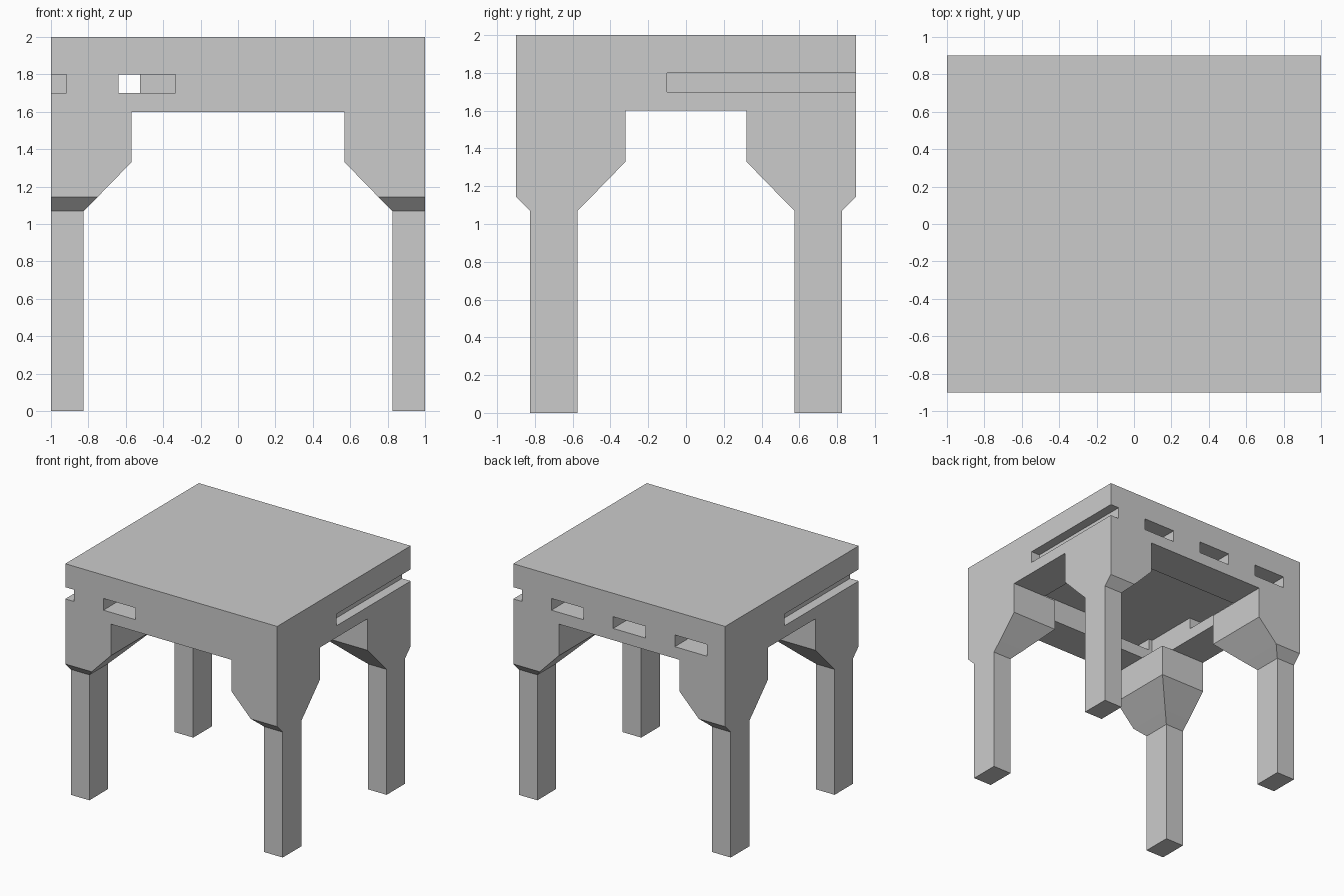
import bpy
import bmesh

if "Cube" in bpy.data.objects:
    bpy.data.objects.remove(bpy.data.objects["Cube"])


def new_object(name, bm):
    bmesh.ops.recalc_face_normals(bm, faces=bm.faces)
    mesh = bpy.data.meshes.new(name)
    bm.to_mesh(mesh)
    bm.free()
    obj = bpy.data.objects.new(name, mesh)
    bpy.context.collection.objects.link(obj)
    return obj


def loft(name, sections, sx=1, sy=1):
    """Stack of rectangles (x0, x1, y0, y1, z), skinned and capped."""
    bm = bmesh.new()
    rings = []
    for x0, x1, y0, y1, z in sections:
        corners = ((x0, y0), (x1, y0), (x1, y1), (x0, y1))
        rings.append([bm.verts.new((x * sx, y * sy, z)) for x, y in corners])
    bm.faces.new(rings[0])
    bm.faces.new(rings[-1])
    for low, high in zip(rings, rings[1:]):
        for i in range(4):
            j = (i + 1) % 4
            bm.faces.new((low[i], low[j], high[j], high[i]))
    return new_object(name, bm)


def box(name, x0, x1, y0, y1, z0, z1, s=1):
    return loft(name, [(x0, x1, y0, y1, z0), (x0, x1, y0, y1, z1)], s, s)


# Table top with apron
top = box("table_top", -1, 1, -0.9, 0.9, 1.6, 2)

# Hollow underneath, and deep slots running in from the back and the front
cutters = [box("cavity_cutter", -0.675, 0.675, -0.575, 0.575, 1.4, 1.8)]
for x in (-0.83, -0.2475, 0.335, 0.9175):
    cutters.append(box("back_slot_cutter", x, x + 0.305, -0.1, 1.1, 1.7, 1.8))
for x in (0.335, 0.9175):
    cutters.append(box("front_slot_cutter", x, x + 0.305, -0.1, 1.1, 1.7, 1.8, -1))

bpy.context.view_layer.objects.active = top
for cutter in cutters:
    cutter.hide_render = True
    mod = top.modifiers.new("cut", 'BOOLEAN')
    mod.operation = 'DIFFERENCE'
    mod.solver = 'EXACT'
    mod.object = cutter
    bpy.ops.object.modifier_apply(modifier=mod.name)
for cutter in cutters:
    bpy.data.objects.remove(cutter)

# Legs: slim post flaring at 45 degrees into a corner block
leg_sections = [
    (0.825, 1, 0.575, 0.825, 0),
    (0.825, 1, 0.575, 0.825, 1.07),
    (0.75, 1, 0.5, 0.9, 1.145),
    (0.57, 1, 0.32, 0.9, 1.33),
    (0.57, 1, 0.32, 0.9, 1.6),
]
for side, sx in (("left", -1), ("right", 1)):
    for end, sy in (("front", -1), ("back", 1)):
        loft(f"{end}_{side}_leg", leg_sections, sx, sy)
